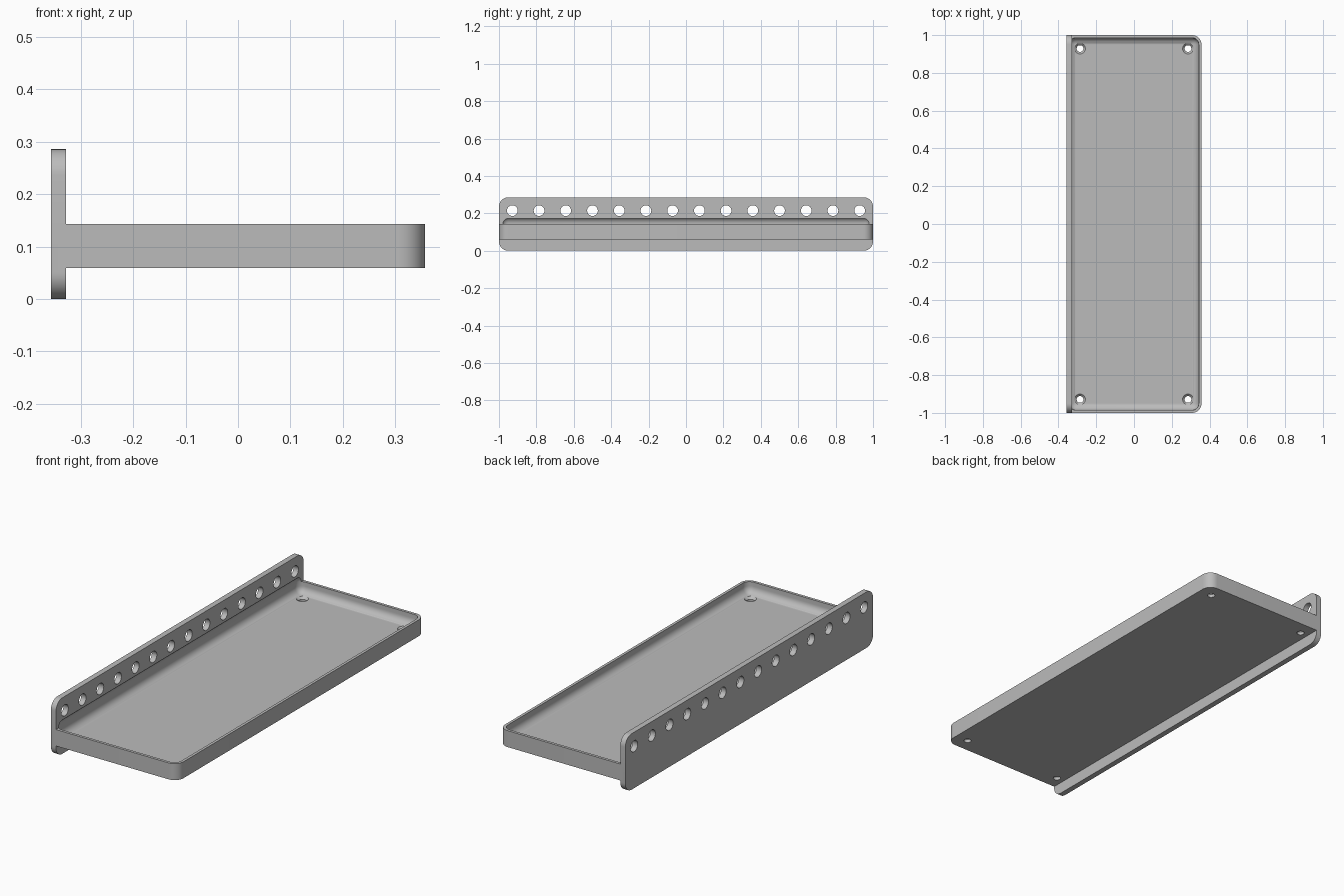
import bpy, bmesh, math
from mathutils import Matrix, Vector

cube = bpy.data.objects.get("Cube")
if cube:
    bpy.data.objects.remove(cube, do_unlink=True)

grey = bpy.data.materials.new("mid_grey")
grey.use_nodes = True
colour = (0.5, 0.5, 0.5, 1)
grey.diffuse_color = colour
grey.node_tree.nodes["Principled BSDF"].inputs["Base Color"].default_value = colour

UNIT = 1 / 140            # one grid step of the part
HALF_X, HALF_Y = 50 * UNIT, 1.0
PLATE_X = -HALF_X + 4 * UNIT


def finish(name, bm):
    mesh = bpy.data.meshes.new(name)
    bmesh.ops.recalc_face_normals(bm, faces=bm.faces)
    bm.to_mesh(mesh)
    bm.free()
    mesh.materials.append(grey)
    obj = bpy.data.objects.new(name, mesh)
    bpy.context.collection.objects.link(obj)
    return obj


def rounded_box(name, low, high, radius, pick, segments=10):
    """Box between two corners, with the edges chosen by pick rounded."""
    low, high = Vector(low), Vector(high)
    bm = bmesh.new()
    bmesh.ops.create_cube(bm, size=1)
    bmesh.ops.scale(bm, vec=high - low, verts=bm.verts)
    bmesh.ops.translate(bm, vec=(low + high) / 2, verts=bm.verts)
    edges = [e for e in bm.edges
             if pick((e.verts[1].co - e.verts[0].co).normalized(),
                     (e.verts[0].co + e.verts[1].co) / 2)]
    bmesh.ops.bevel(bm, geom=edges, offset=radius, segments=segments,
                    profile=0.5, affect='EDGES')
    return finish(name, bm)


def add_cone(bm, centre, r1, r2, depth, axis='Z'):
    turn = Matrix.Rotation(math.pi / 2, 4, 'Y') if axis == 'X' else Matrix()
    bmesh.ops.create_cone(bm, cap_ends=True, segments=32, radius1=r1, radius2=r2,
                          depth=depth, matrix=Matrix.Translation(centre) @ turn)


def combine(target, other, operation):
    mod = target.modifiers.new(other.name, 'BOOLEAN')
    mod.operation = operation
    mod.solver = 'EXACT'
    mod.object = other
    bpy.context.view_layer.objects.active = target
    bpy.ops.object.modifier_apply(modifier=mod.name)
    bpy.data.objects.remove(other, do_unlink=True)


# Upright mounting plate, rounded at its four corners
shelf = rounded_box("shelf_bracket", (-HALF_X, -HALF_Y, 0), (PLATE_X, HALF_Y, 40 * UNIT),
                    7 * UNIT, lambda d, m: abs(d.x) > 0.9)

# Tray block, rounded at its two outer corners
TRAY_LOW, TRAY_HIGH, FLOOR = 0.059, 20 * UNIT, 12 * UNIT
tray = rounded_box("tray", (PLATE_X - UNIT, -HALF_Y, TRAY_LOW), (HALF_X, HALF_Y, TRAY_HIGH),
                   7 * UNIT, lambda d, m: abs(d.z) > 0.9 and m.x > 0)
combine(shelf, tray, 'UNION')

# Hollow with filleted edges, which also dips into the plate
wall = 2 * UNIT
hollow = rounded_box("hollow", (-HALF_X + wall, -HALF_Y + wall, FLOOR),
                     (HALF_X - wall, HALF_Y - wall, 0.18),
                     5 * UNIT, lambda d, m: True, 8)
combine(shelf, hollow, 'DIFFERENCE')

# Row of holes through the plate
bm = bmesh.new()
for i in range(14):
    y = (i - 6.5) * 20 * UNIT
    add_cone(bm, (-HALF_X + 2 * UNIT, y, 30 * UNIT), 4 * UNIT, 4 * UNIT, 0.1, 'X')
combine(shelf, finish("plate_holes", bm), 'DIFFERENCE')

# Countersunk screw holes through the tray floor
small, large, sink = 2.5 * UNIT, 4 * UNIT, 1.5 * UNIT
for name, r1, r2, z, depth in (
        ("screw_holes", small, small, FLOOR, 0.1),
        ("countersinks", small, large + sink, FLOOR, 2 * sink)):
    bm = bmesh.new()
    for sx in (-1, 1):
        for sy in (-1, 1):
            add_cone(bm, (sx * 40 * UNIT, sy * 130 * UNIT, z), r1, r2, depth)
    combine(shelf, finish(name, bm), 'DIFFERENCE')

# Smooth the fillets and holes, keep the edges crisp
bpy.ops.object.select_all(action='DESELECT')
shelf.select_set(True)
bpy.context.view_layer.objects.active = shelf
bpy.ops.object.shade_smooth_by_angle(angle=math.radians(30))
